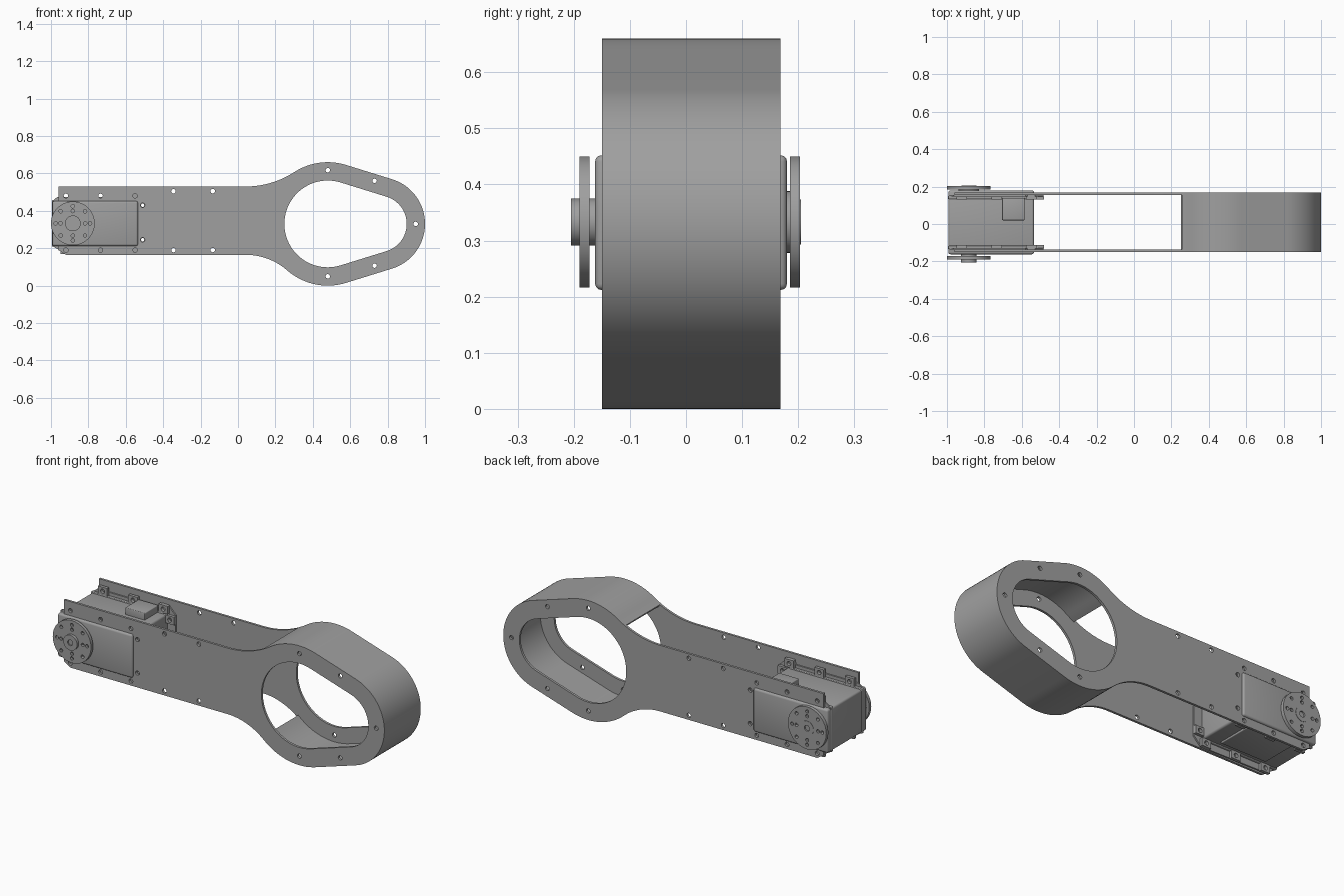
import bpy, bmesh, math
from mathutils import Vector

if "Cube" in bpy.data.objects:
    bpy.data.objects.remove(bpy.data.objects["Cube"])

grey = bpy.data.materials.new("machined grey")
grey.use_nodes = True
grey.diffuse_color = (0.35, 0.35, 0.35, 1)
grey.node_tree.nodes["Principled BSDF"].inputs["Base Color"].default_value = grey.diffuse_color

FRONT, BACK, SHEET = -0.15, 0.168, 0.013    # outer plate faces and sheet thickness
ZC = 0.33                                   # height of the arm axis
HORN = (-0.883, 0.333)                      # output shaft position


def finish(ob, name):
    ob.name = ob.data.name = name
    ob.data.materials.clear()
    ob.data.materials.append(grey)
    bpy.ops.object.select_all(action='DESELECT')
    ob.select_set(True)
    bpy.context.view_layer.objects.active = ob
    bpy.ops.object.shade_smooth_by_angle()
    return ob


def prism(name, loops, y0, y1):
    """Fill x/z loops (later ones are holes) and extrude from y0 to y1."""
    cu = bpy.data.curves.new(name, 'CURVE')
    cu.dimensions, cu.fill_mode, cu.extrude = '2D', 'BOTH', abs(y1 - y0) / 2
    for loop in loops:
        sp = cu.splines.new('POLY')
        sp.points.add(len(loop) - 1)
        sp.use_cyclic_u = True
        for p, (x, z) in zip(sp.points, loop):
            p.co = (x, z, 0, 1)
    ob = bpy.data.objects.new(name, cu)
    bpy.context.collection.objects.link(ob)
    ob.location.y = (y0 + y1) / 2
    ob.rotation_euler.x = math.pi / 2
    bpy.ops.object.select_all(action='DESELECT')
    ob.select_set(True)
    bpy.context.view_layer.objects.active = ob
    bpy.ops.object.convert(target='MESH')
    ob = bpy.context.object
    bm = bmesh.new()
    bm.from_mesh(ob.data)
    bmesh.ops.remove_doubles(bm, verts=bm.verts, dist=1e-5)
    bmesh.ops.recalc_face_normals(bm, faces=bm.faces)
    bm.to_mesh(ob.data)
    bm.free()
    return finish(ob, name)


def box(name, x, y, z, bevel=0.0):
    bpy.ops.mesh.primitive_cube_add(location=[sum(r) / 2 for r in (x, y, z)])
    ob = bpy.context.object
    ob.scale = [(r[1] - r[0]) / 2 for r in (x, y, z)]
    bpy.ops.object.transform_apply(location=False, rotation=False, scale=True)
    if bevel:
        mod = ob.modifiers.new("Rounded edges", 'BEVEL')
        mod.width, mod.segments = bevel, 3
        bpy.ops.object.modifier_apply(modifier=mod.name)
    return finish(ob, name)


def arc(cx, cz, r, a0, a1, n=24):
    return [(cx + r * math.cos(a0 + (a1 - a0) * i / n),
             cz + r * math.sin(a0 + (a1 - a0) * i / n)) for i in range(n + 1)]


def circle(cx, cz, r, n=16):
    return arc(cx, cz, r, 0, math.tau, n)[:-1]


def fillet(edge):
    """Concave arc from a straight edge onto the big ring circle; returns it with the contact angle."""
    x0, big, dx = 0.04, 0.33, 0.44
    h = abs(edge - ZC)
    s = 1 if edge > ZC else -1
    r = (dx * dx + h * h - big * big) / (2 * (big - h))
    a = math.atan2(h + r, -dx)
    pts = arc(x0, h + r, r, -math.pi / 2, a - math.pi, 16)
    return [(x, ZC + s * z) for x, z in pts], a


# Ring outline: two circles joined by tangents, blended into the arm
top, bottom = 0.53, 0.165
up, a_up = fillet(top)
down, a_down = fillet(bottom)
tilt = math.acos((0.33 - 0.25) / 0.27)
ring = (up + arc(0.48, ZC, 0.33, a_up, tilt)[1:] + arc(0.75, ZC, 0.25, tilt, -tilt, 40)
        + arc(0.48, ZC, 0.33, -tilt, -a_down)[:-1] + down[::-1])
arm = [(-0.92, bottom), (-0.96, 0.19), (-0.96, top)] + ring
opening = arc(0.48, ZC, 0.232, tilt, math.tau - tilt, 48) + arc(0.75, ZC, 0.152, -tilt, tilt, 32)

# Screw positions
mount = [(x, z) for x in (-0.92, -0.735, -0.55) for z in (0.19, 0.48)]
mount += [(-0.51, 0.245), (-0.51, 0.43)]
screws = mount + [(x, z) for x in (-0.345, -0.135) for z in (0.19, 0.505)]
screws += [(0.48, 0.05), (0.48, 0.617), (0.73, 0.107), (0.73, 0.56), (0.95, ZC)]
holes = [circle(x, z, 0.012) for x, z in screws]

prism("front_plate", [arm, opening] + holes, FRONT, FRONT + SHEET)
prism("back_plate", [arm, opening] + holes, BACK - SHEET, BACK)

# Curved wall round the ring, between the plates
path = [Vector(p) for p in ring if p[0] >= 0.25]
inner = []
for i, p in enumerate(path):
    t = (path[min(i + 1, len(path) - 1)] - path[max(i - 1, 0)]).normalized()
    inner.append(p + Vector((t.y, -t.x)) * SHEET)
prism("ring_wall", [[tuple(p) for p in path + inner[::-1]]], FRONT + 0.001, BACK - 0.001)

# Servo case
box("servo_case", (-0.992, -0.535), (-0.162, 0.18), (0.212, 0.452), 0.011)
box("servo_front_rim", (-0.994, -0.55), (-0.134, -0.115), (0.208, 0.458), 0.004)
box("servo_back_rim", (-0.994, -0.55), (0.133, 0.152), (0.208, 0.458), 0.004)
box("servo_connector", (-0.705, -0.585), (0.02, 0.14), (0.44, 0.49), 0.004)
box("servo_bottom_cover", (-0.9, -0.62), (-0.09, 0.11), (0.203, 0.22), 0.004)

# Mounting brackets against the inside of each plate, with screw lugs
bracket = [(-0.93, 0.175), (-0.99, 0.21), (-0.99, 0.455), (-0.965, 0.475), (-0.58, 0.475),
           (-0.57, 0.5), (-0.53, 0.5), (-0.485, 0.455), (-0.485, 0.215), (-0.53, 0.17), (-0.58, 0.17)]
for side, face, d in (("front", FRONT + SHEET, 1), ("back", BACK - SHEET, -1)):
    y = sorted((face, face + 0.008 * d))
    prism(side + "_bracket", [bracket] + [circle(x, z, 0.009) for x, z in mount[-2:]], *y)
    for i, (x, z) in enumerate(mount):
        lug = [(x - 0.028, z - 0.022), (x + 0.028, z - 0.022), (x + 0.028, z + 0.022), (x - 0.028, z + 0.022)]
        y = sorted((face + 0.007 * d, face + 0.024 * d))
        prism(f"{side}_lug_{i + 1}", [lug, circle(x, z, 0.012)], *y)

# Output discs with a ring of screw holes, and their hubs
cx, cz = HORN
disc = [circle(cx, cz, 0.117, 64), circle(cx, cz, 0.022, 24)]
for i in range(8):
    a = i * math.pi / 4
    for r in ((0.092, 0.066) if i % 2 == 0 else (0.092,)):
        disc.append(circle(cx + r * math.cos(a), cz + r * math.sin(a), 0.0095, 12))
prism("front_disc", disc, -0.19, -0.172)
prism("back_disc", disc, 0.185, 0.203)
prism("front_hub", [circle(cx, cz, 0.042, 40), circle(cx, cz, 0.016, 20)], -0.205, -0.16)
prism("front_shaft_screw", [circle(cx, cz, 0.017, 20)], -0.197, -0.16)
prism("back_boss", [circle(cx, cz, 0.055, 40)], 0.178, 0.187)
prism("back_hub", [circle(cx, cz, 0.04, 40), circle(cx, cz, 0.016, 20)], 0.18, 0.205)
prism("back_shaft_screw", [circle(cx, cz, 0.017, 20)], 0.178, 0.197)
